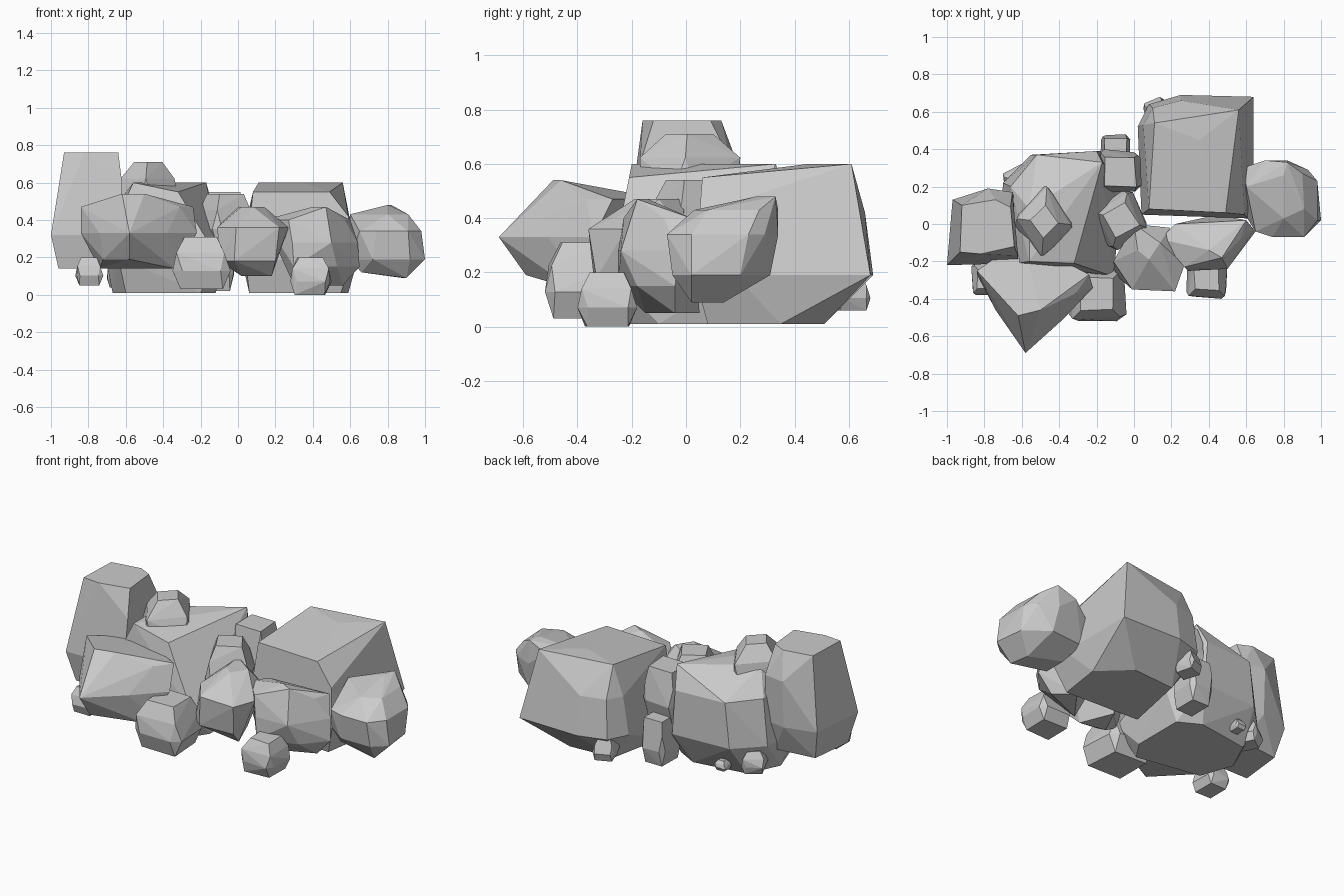
import bpy, bmesh, math, random
from mathutils import Vector, Matrix


def rock(name, pts):
    """Flat-faced convex rock wrapped around its corner points."""
    bm = bmesh.new()
    for p in pts:
        bm.verts.new(p)
    bmesh.ops.convex_hull(bm, input=bm.verts)
    loose = [v for v in bm.verts if not v.link_faces]
    bmesh.ops.delete(bm, geom=loose, context='VERTS')
    bmesh.ops.dissolve_limit(bm, angle_limit=math.radians(5), verts=bm.verts, edges=bm.edges)
    bmesh.ops.recalc_face_normals(bm, faces=bm.faces)
    me = bpy.data.meshes.new(name)
    bm.to_mesh(me)
    bm.free()
    ob = bpy.data.objects.new(name, me)
    bpy.context.collection.objects.link(ob)
    return ob


def layer(z, *xy):
    return [(x, y, z) for x, y in xy]


def stone(name, lo, hi, seed, top=0.6, yaw=0):
    """Small blocky stone: squarish base, chamfered middle and top, fitted to a box."""
    rnd = random.Random(seed)
    turn = Matrix.Rotation(math.radians(yaw), 3, 'Z')
    pts = []
    for z, s, c in ((0, .8, 0), (.35, 1, .3), (.7, .93, 0), (1, top, 0)):
        for sx, sy in ((1, 1), (-1, 1), (-1, -1), (1, -1)):
            for cx, cy in ([(c, 0), (0, c)] if c else [(.1, .1)]):
                j = rnd.uniform(.85, 1) * s
                pts.append(turn @ Vector((sx * j * (1 - cx), sy * j * (1 - cy), z)))
    mn = [min(p[k] for p in pts) for k in range(3)]
    mx = [max(p[k] for p in pts) for k in range(3)]
    rock(name, [[lo[k] + (p[k] - mn[k]) / (mx[k] - mn[k]) * (hi[k] - lo[k])
                 for k in range(3)] for p in pts])


# Tall block at the far left
rock("tall_left_rock",
     layer(.76, (-.93, -.15), (-.82, -.16), (-.64, -.12), (-.66, .09), (-.74, .13), (-.92, .1))
     + layer(.6, (-.62, -.17), (-.78, .19), (-.65, .17))
     + layer(.32, (-1, -.22), (-.62, -.21), (-.97, .13), (-.78, .18), (-.64, .16))
     + layer(.14, (-.96, -.18), (-.7, -.18), (-.93, .09), (-.68, .12)))

# Two big core boulders, their tops sloping down towards the front right
rock("left_core_boulder",
     layer(.01, (-.6, -.15), (-.2, -.22), (-.12, -.1), (-.12, .22), (-.25, .29), (-.58, .24), (-.67, .05))
     + layer(.2, (-.64, -.21), (-.11, -.28), (-.71, .08), (-.7, .22), (-.55, .37), (-.18, .39), (-.06, .2))
     + layer(.47, (-.2, .39), (-.52, .37), (-.66, .2), (-.62, -.21))
     + layer(.55, (-.32, -.21), (-.24, .1))
     + layer(.6, (-.56, -.2), (-.17, .33), (-.36, .17), (-.56, .08)))

rock("right_core_boulder",
     layer(.01, (.06, .1), (.55, .08), (.59, .35), (.42, .51), (.14, .49))
     + layer(.19, (.04, .05), (.61, .03), (.64, .18), (.64, .68), (.47, .69), (.25, .69), (.08, .64), (.02, .52))
     + layer(.42, (.59, .05), (.05, .53), (.1, .62), (.25, .66))
     + layer(.55, (.08, .08), (.49, .06))
     + layer(.6, (.11, .54), (.56, .61), (.35, .45)))

# Medium boulders in front and at the right end
rock("front_left_boulder",
     layer(.14, (-.74, -.3), (-.36, -.3), (-.34, -.42), (-.6, -.2))
     + layer(.19, (-.58, -.59), (-.72, -.44), (-.3, -.4))
     + layer(.33, (-.58, -.69), (-.84, -.27), (-.22, -.34), (-.38, -.51), (-.74, -.46))
     + layer(.47, (-.84, -.25), (-.24, -.27), (-.31, -.37), (-.6, -.08))
     + layer(.54, (-.62, -.49), (-.5, -.46)))

rock("front_right_boulder",
     layer(.05, (.3, -.15), (.56, -.04), (.45, .05))
     + layer(.15, (.3, -.25), (.53, -.18), (.65, -.04))
     + layer(.28, (.64, -.03), (.5, -.24), (.29, -.25))
     + layer(.4, (.6, .02), (.14, -.08), (.27, -.23), (.22, 0), (.57, -.08))
     + layer(.47, (.47, -.18), (.4, -.14)))

rock("front_middle_boulder",
     layer(.1, (.02, -.22), (.18, -.25), (.1, -.05))
     + layer(.18, (-.1, -.27), (-.02, -.34), (.2, -.33))
     + layer(.36, (-.11, -.2), (-.01, -.35), (.22, -.36), (.27, -.22), (.19, -.02))
     + layer(.47, (.08, -.19), (.02, -.14), (.14, -.1), (0, 0)))

rock("right_end_boulder",
     layer(.09, (.9, .02), (.88, .14))
     + layer(.12, (.66, .04), (.66, .18))
     + layer(.19, (.6, .04), (.72, -.05), (.92, -.05), (1, .02), (.98, .2), (.84, .31), (.62, .29))
     + layer(.34, (.65, -.04), (.74, -.07), (.91, -.07), (.98, .02), (.98, .23), (.93, .29), (.82, .34), (.58, .3))
     + layer(.43, (.8, .03), (.91, .08), (.9, .27), (.7, .34), (.6, .2))
     + layer(.48, (.8, .26), (.82, .33)))

# Small stones resting on and around the boulders
for name, lo, hi, seed, top, yaw in [
        ("upper_left_stone", (-.64, -.17, .42), (-.32, .2, .71), 3, .45, 40),
        ("upper_middle_stone", (-.22, -.14, .25), (.07, .18, .54), 5, .65, 30),
        ("gap_upper_stone", (-.19, .17, .25), (.04, .4, .55), 8, .8, 0),
        ("gap_lower_stone", (-.18, .28, .02), (-.02, .48, .29), 11, .8, 0),
        ("front_left_stone", (-.35, -.52, .03), (-.04, -.22, .31), 14, .65, 0),
        ("front_right_stone", (.28, -.4, 0), (.5, -.18, .2), 17, .65, 0),
        ("left_chip", (-.87, -.38, .05), (-.72, -.2, .2), 20, .65, 0),
        ("back_right_chip", (.05, .52, .06), (.19, .68, .19), 23, .6, 20),
        ("back_left_chip", (-.7, .14, .04), (-.54, .32, .17), 26, .6, 30),
        ("back_tiny_chip", (-.51, .28, .04), (-.44, .36, .1), 29, .6, 0)]:
    stone(name, lo, hi, seed, top, yaw)
